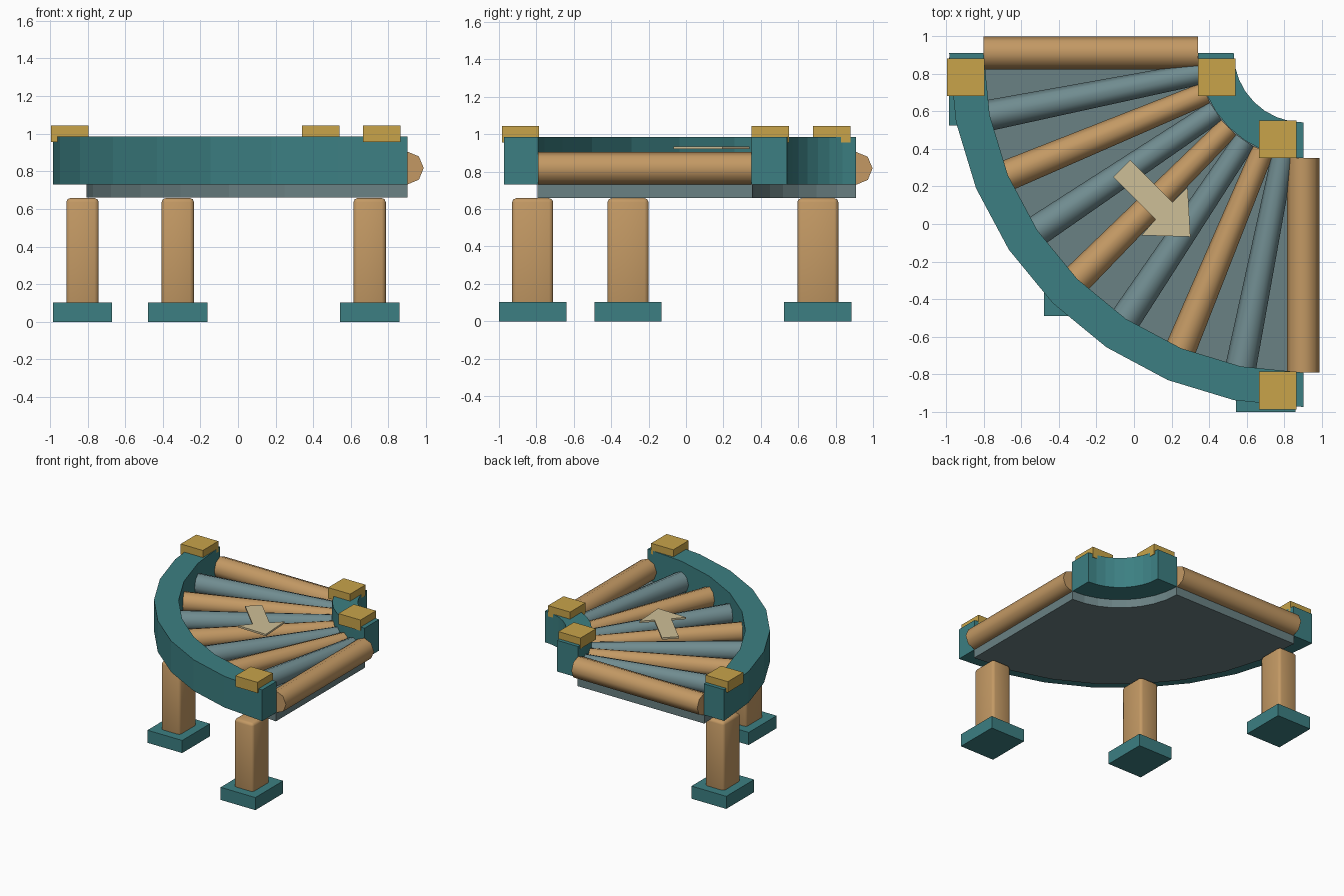
import bpy, bmesh, math
from mathutils import Matrix

if "Cube" in bpy.data.objects:
    bpy.data.objects.remove(bpy.data.objects["Cube"])

CX, CY = 0.90, 0.91            # centre of the quarter turn
STEP = math.radians(11.25)     # roller spacing and rail segment angle


def material(name, r, g, b):
    def lin(c):
        c /= 255
        return c / 12.92 if c <= 0.04045 else ((c + 0.055) / 1.055) ** 2.4
    m = bpy.data.materials.new(name)
    m.diffuse_color = (lin(r), lin(g), lin(b), 1)
    m.use_nodes = True
    m.node_tree.nodes["Principled BSDF"].inputs["Base Color"].default_value = m.diffuse_color
    return m


teal = material("teal", 60, 127, 130)
wood = material("warm wood", 195, 153, 100)
grey = material("blue grey", 112, 140, 144)
bed_grey = material("bed grey", 106, 129, 131)
gold = material("gold", 200, 164, 74)
sand = material("pale sand", 206, 191, 151)


def finish(bm, name, mat):
    bmesh.ops.recalc_face_normals(bm, faces=bm.faces)
    me = bpy.data.meshes.new(name)
    bm.to_mesh(me)
    bm.free()
    me.materials.append(mat)
    ob = bpy.data.objects.new(name, me)
    bpy.context.collection.objects.link(ob)
    return ob


def smooth(ob, degrees):
    bpy.ops.object.select_all(action='DESELECT')
    ob.select_set(True)
    bpy.context.view_layer.objects.active = ob
    bpy.ops.object.shade_smooth_by_angle(angle=math.radians(degrees))


def box(name, x, y, sx, sy, z0, z1, mat, bevel=0):
    bm = bmesh.new()
    m = Matrix.Translation((x, y, (z0 + z1) / 2)) @ Matrix.Diagonal((sx, sy, z1 - z0, 1))
    bmesh.ops.create_cube(bm, size=1, matrix=m)
    if bevel:
        bmesh.ops.bevel(bm, geom=bm.edges[:], offset=bevel, segments=2,
                        profile=0.5, affect='EDGES')
    return finish(bm, name, mat)


def sector(name, r0, r1, z0, z1, mat):
    """Quarter ring swept in eight straight segments."""
    bm = bmesh.new()
    rings = []
    for i in range(9):
        a = math.pi + i * STEP
        rings.append([bm.verts.new((CX + r * math.cos(a), CY + r * math.sin(a), z))
                      for r, z in ((r0, z0), (r1, z0), (r1, z1), (r0, z1))])
    for a, b in zip(rings, rings[1:]):
        for k in range(4):
            n = (k + 1) % 4
            bm.faces.new((a[k], a[n], b[n], b[k]))
    bm.faces.new(rings[0])
    bm.faces.new(rings[-1])
    return finish(bm, name, mat)


def prism(name, points, z0, z1, mat):
    bm = bmesh.new()
    face = bm.faces.new([bm.verts.new((x, y, z0)) for x, y in points])
    top = bmesh.ops.extrude_face_region(bm, geom=[face])
    bmesh.ops.translate(bm, vec=(0, 0, z1 - z0),
                        verts=[v for v in top["geom"] if isinstance(v, bmesh.types.BMVert)])
    bm.faces.ensure_lookup_table()
    if len(bm.faces) == len(points) + 1:
        bm.faces.new([v for v in face.verts])
    return finish(bm, name, mat)


# Bed and the two curved rails
sector("bed", 0.555, 1.705, 0.66, 0.735, bed_grey)
sector("outer_rail", 1.70, 1.883, 0.73, 0.985, teal)
sector("inner_rail", 0.37, 0.56, 0.73, 0.985, teal)

# Fan of rollers: straight ones at both ends, tapered ones between
for i in range(9):
    a = math.pi + i * STEP
    end = i in (0, 8)
    r_in, r_out = (0.0875, 0.0875) if end else (0.06, 0.082)
    bm = bmesh.new()
    m = (Matrix.Translation((CX + 1.13 * math.cos(a), CY + 1.13 * math.sin(a), 0.8175))
         @ Matrix.Rotation(a, 4, 'Z') @ Matrix.Rotation(math.pi / 2, 4, 'Y'))
    bmesh.ops.create_cone(bm, cap_ends=True, segments=8, radius1=r_in, radius2=r_out,
                          depth=1.14, matrix=m)
    smooth(finish(bm, f"roller_{i + 1}", grey if i % 2 else wood), 60)

# Legs with foot plates
for i, (x, y) in enumerate(((-0.827, 0.705), (-0.32, -0.31), (0.70, -0.82)), 1):
    box(f"foot_plate_{i}", x, y, 0.315, 0.36, 0, 0.103, teal)
    smooth(box(f"leg_{i}", x, y, 0.172, 0.22, 0.002, 0.658, wood, 0.022), 50)

# Caps on the rail ends
for i, (x, y) in enumerate(((-0.895, 0.78), (0.44, 0.78), (0.765, 0.45), (0.765, -0.885)), 1):
    box(f"rail_cap_{i}", x, y, 0.20, 0.20, 0.955, 1.043, gold)

# Direction arrow floating just above the rollers
prism("arrow", [(-0.11, 0.25), (0.115, 0.025), (0.04, -0.06), (0.30, -0.068),
                (0.285, 0.195), (0.205, 0.115), (-0.02, 0.34)], 0.92, 0.935, sand)
